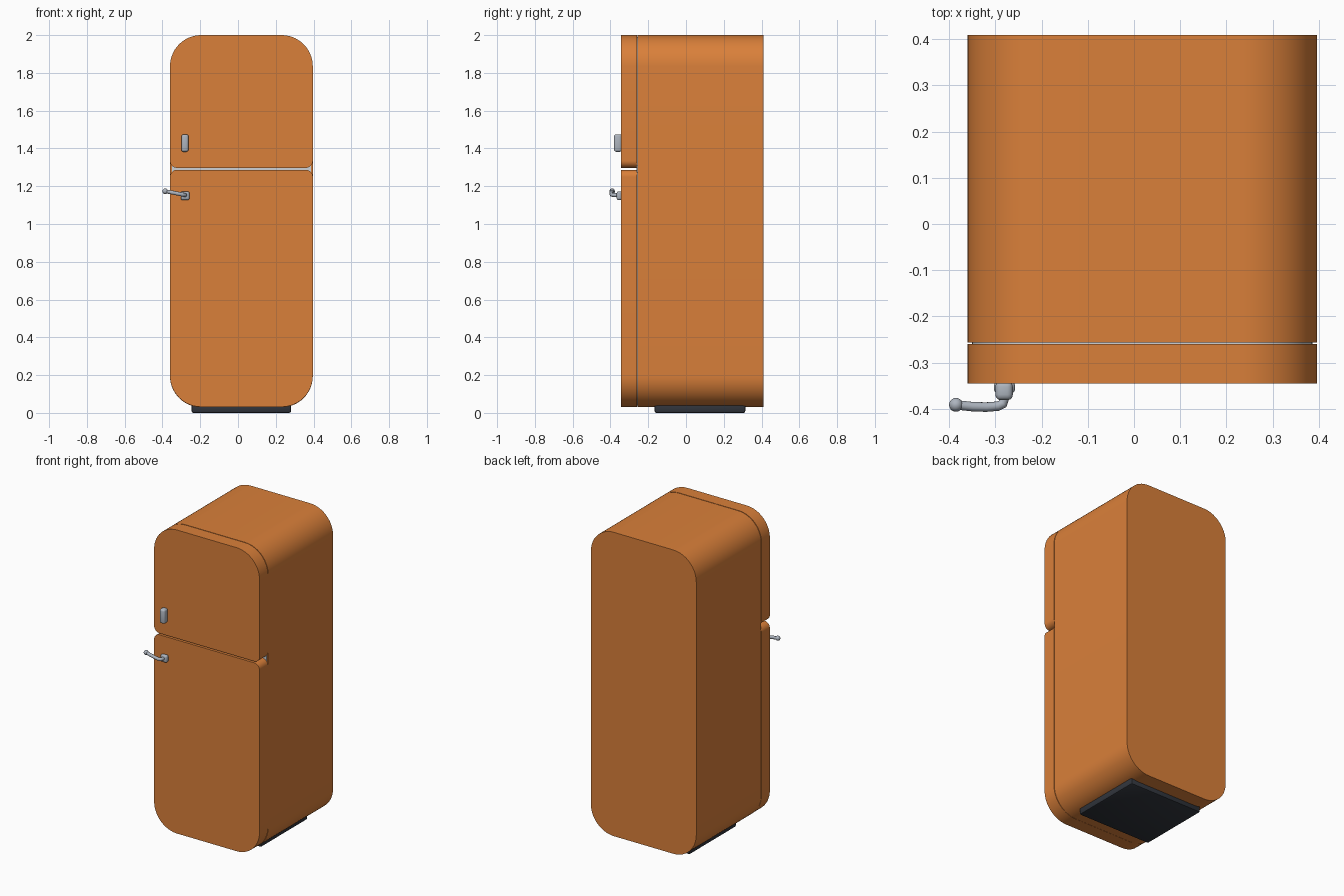
import bpy, bmesh, math
from mathutils import Vector

if "Cube" in bpy.data.objects:
    bpy.data.objects.remove(bpy.data.objects["Cube"])


def material(name, rgb):
    m = bpy.data.materials.new(name)
    m.diffuse_color = (*rgb, 1)
    m.use_nodes = True
    m.node_tree.nodes["Principled BSDF"].inputs["Base Color"].default_value = m.diffuse_color
    return m


ORANGE = material("orange enamel", (0.70, 0.215, 0.042))
METAL = material("grey metal", (0.42, 0.46, 0.52))
DARK = material("dark plinth", (0.03, 0.035, 0.045))
SEAL = material("pale seal", (0.62, 0.65, 0.68))


def finish(ob, mat, angle=35):
    ob.data.materials.append(mat)
    bpy.ops.object.select_all(action='DESELECT')
    ob.select_set(True)
    bpy.context.view_layer.objects.active = ob
    bpy.ops.object.shade_smooth_by_angle(angle=math.radians(angle))
    return ob


def from_bmesh(name, bm, mat):
    bmesh.ops.recalc_face_normals(bm, faces=bm.faces)
    me = bpy.data.meshes.new(name)
    bm.to_mesh(me)
    bm.free()
    ob = bpy.data.objects.new(name, me)
    bpy.context.collection.objects.link(ob)
    return finish(ob, mat)


def slab(name, x0, x1, z0, z1, y0, y1, r_bottom, r_top, mat, steps=14):
    """Rounded rectangle in the xz plane, extruded along y."""
    pts = []
    corners = [(x1, z0, -1, 1, r_bottom, 270), (x1, z1, -1, -1, r_top, 0),
               (x0, z1, 1, -1, r_top, 90), (x0, z0, 1, 1, r_bottom, 180)]
    for x, z, sx, sz, r, start in corners:
        for i in range(steps + 1):
            a = math.radians(start + 90 * i / steps)
            pts.append((x + sx * r + r * math.cos(a), z + sz * r + r * math.sin(a)))
    bm = bmesh.new()
    face = bm.faces.new([bm.verts.new((x, y0, z)) for x, z in pts])
    ext = bmesh.ops.extrude_face_region(bm, geom=[face])
    bmesh.ops.translate(bm, vec=(0, y1 - y0, 0),
                        verts=[v for v in ext["geom"] if isinstance(v, bmesh.types.BMVert)])
    if not face.is_valid or len(bm.faces) < len(pts) + 2:
        bmesh.ops.holes_fill(bm, edges=bm.edges)
    return from_bmesh(name, bm, mat)


def box(name, lo, hi, bevel, mat, segments=3):
    lo, hi = Vector(lo), Vector(hi)
    bm = bmesh.new()
    bmesh.ops.create_cube(bm, size=1)
    bmesh.ops.scale(bm, vec=hi - lo, verts=bm.verts)
    bmesh.ops.translate(bm, vec=(lo + hi) / 2, verts=bm.verts)
    bmesh.ops.bevel(bm, geom=bm.edges[:], offset=bevel, segments=segments,
                    profile=0.5, affect='EDGES')
    return from_bmesh(name, bm, mat)


L, R = -0.36, 0.396

# Cabinet, door seal and the two doors
slab("cabinet", L, R, 0.03, 2.0, -0.256, 0.409, 0.165, 0.165, ORANGE)
slab("door_seal", L + 0.01, R - 0.01, 0.04, 1.99, -0.261, -0.255, 0.155, 0.155, SEAL)
slab("lower_door", L, R, 0.032, 1.287, -0.345, -0.26, 0.165, 0.038, ORANGE)
slab("upper_door", L, R, 1.297, 2.0, -0.345, -0.26, 0.038, 0.165, ORANGE)

# Plinth under the cabinet
box("plinth", (-0.246, -0.166, 0.0), (0.281, 0.314, 0.05), 0.01, DARK, 2)

# Upper door pull
box("upper_handle", (-0.300, -0.381, 1.382), (-0.262, -0.34, 1.475), 0.012, METAL)

# Lower door latch: mounting plate, bent lever and ball end
box("latch_plate", (-0.303, -0.367, 1.127), (-0.257, -0.34, 1.173), 0.01, METAL)

curve = bpy.data.curves.new("latch_lever", 'CURVE')
curve.dimensions = '3D'
curve.bevel_depth = 0.0105
curve.bevel_resolution = 4
curve.use_fill_caps = True
path = [(-0.281, -0.355, 1.153), (-0.281, -0.378, 1.153), (-0.284, -0.389, 1.154),
        (-0.295, -0.394, 1.156), (-0.320, -0.396, 1.161), (-0.350, -0.395, 1.167),
        (-0.385, -0.391, 1.173)]
spline = curve.splines.new('POLY')
spline.points.add(len(path) - 1)
for p, co in zip(spline.points, path):
    p.co = (*co, 1)
temp = bpy.data.objects.new("latch_lever", curve)
bpy.context.collection.objects.link(temp)
temp.select_set(True)
bpy.context.view_layer.objects.active = temp
bpy.ops.object.select_all(action='DESELECT')
temp.select_set(True)
bpy.ops.object.convert(target='MESH')
finish(bpy.context.view_layer.objects.active, METAL, 50)

bm = bmesh.new()
bmesh.ops.create_uvsphere(bm, u_segments=20, v_segments=12, radius=0.015)
bmesh.ops.translate(bm, vec=(-0.385, -0.391, 1.173), verts=bm.verts)
from_bmesh("latch_ball", bm, METAL)
